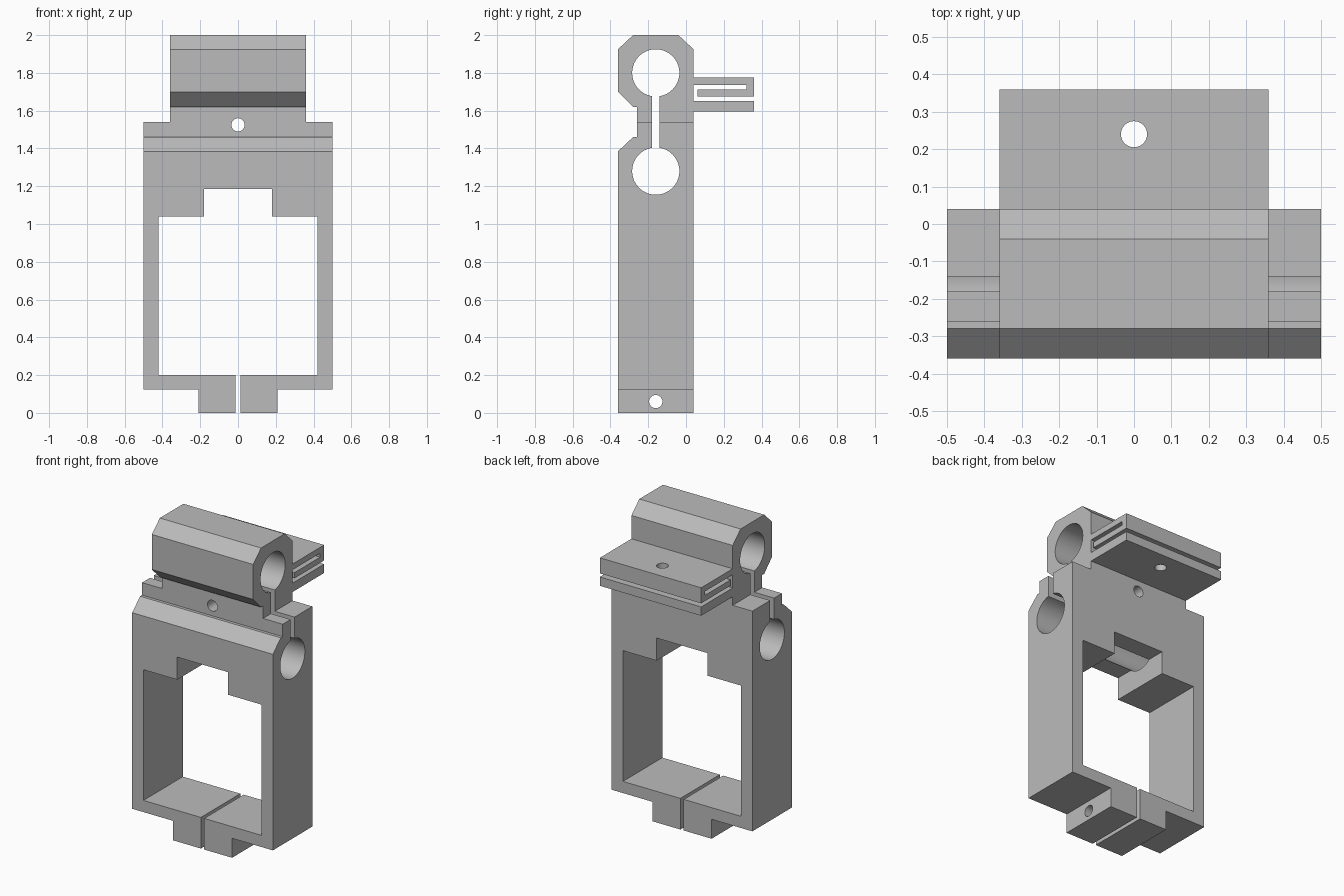
import bpy
import bmesh
import math
from mathutils import Matrix, Vector

cube = bpy.data.objects.get("Cube")
if cube:
    bpy.data.objects.remove(cube, do_unlink=True)

grey = bpy.data.materials.new("plain grey")
grey.use_nodes = True
colour = (0.5, 0.5, 0.5, 1)
grey.diffuse_color = colour
grey.node_tree.nodes["Principled BSDF"].inputs["Base Color"].default_value = colour


def add_object(name, bm):
    bmesh.ops.recalc_face_normals(bm, faces=bm.faces)
    mesh = bpy.data.meshes.new(name)
    bm.to_mesh(mesh)
    bm.free()
    mesh.materials.append(grey)
    obj = bpy.data.objects.new(name, mesh)
    bpy.context.collection.objects.link(obj)
    return obj


def extrude(name, points, push):
    """Extrude a closed outline of 3D points along a vector."""
    bm = bmesh.new()
    face = bm.faces.new([bm.verts.new(p) for p in points])
    new = bmesh.ops.extrude_face_region(bm, geom=[face])["geom"]
    verts = [v for v in new if isinstance(v, bmesh.types.BMVert)]
    bmesh.ops.translate(bm, verts=verts, vec=push)
    return add_object(name, bm)


def box(name, low, high):
    bm = bmesh.new()
    low, high = Vector(low), Vector(high)
    matrix = Matrix.Translation((low + high) / 2) @ Matrix.Diagonal((high - low).to_4d())
    bmesh.ops.create_cube(bm, size=1, matrix=matrix)
    return add_object(name, bm)


def rod(name, centre, axis, radius, length, sides):
    bm = bmesh.new()
    turn = Vector((0, 0, 1)).rotation_difference(Vector(axis)).to_matrix().to_4x4()
    bmesh.ops.create_cone(bm, cap_ends=True, segments=sides, radius1=radius, radius2=radius,
                          depth=length, matrix=Matrix.Translation(centre) @ turn)
    return add_object(name, bm)


def combine(target, tool, operation):
    """Apply an exact boolean and remove the tool."""
    mod = target.modifiers.new(tool.name, "BOOLEAN")
    mod.operation, mod.object, mod.solver = operation, tool, "EXACT"
    bpy.context.view_layer.objects.active = target
    bpy.ops.object.modifier_apply(modifier=mod.name)
    bpy.data.objects.remove(tool, do_unlink=True)


# Side outline: chamfered clamp head, waist, tall body and folded rear flange
FRONT, BACK, MID = -0.36, 0.04, -0.16
side = [(FRONT, -0.1), (FRONT, 1.385), (-0.28, 1.46), (-0.26, 1.46), (-0.26, 1.62),
        (-0.28, 1.62), (FRONT, 1.7), (FRONT, 1.925), (-0.28, 2), (-0.04, 2), (BACK, 1.925)]
flange = [(BACK, 1.775), (0.36, 1.775), (0.36, 1.675), (0.06, 1.675), (0.06, 1.712),
          (0.32, 1.712), (0.32, 1.737), (BACK, 1.737), (BACK, 1.652), (0.36, 1.652),
          (0.36, 1.595), (BACK, 1.595), (BACK, -0.1)]
body = extrude("clamp_bracket", [(-0.7, y, z) for y, z in side + flange], (1.4, 0, 0))

# Front outline: split feet, shoulders, narrow head and stepped window
outer = [(0.012, 0), (0.21, 0), (0.21, 0.125), (0.5, 0.125), (0.5, 1.54), (0.36, 1.54), (0.36, 2.1)]
inner = [(0.18, 1.185), (0.18, 1.04), (0.42, 1.04), (0.42, 0.2), (0.012, 0.2)]
mirror = lambda pts: [(-x, z) for x, z in reversed(pts)]
outline = outer + mirror(outer) + mirror(inner) + inner
combine(body, extrude("front_outline", [(x, -0.6, z) for x, z in outline], (0, 1.2, 0)), "INTERSECT")

# Two bar bores joined by a clamping slot
for name, z in (("upper_bore", 1.8), ("lower_bore", 1.28)):
    combine(body, rod(name, (0, MID, z), (1, 0, 0), 0.125, 1.4, 64), "DIFFERENCE")
combine(body, box("clamp_slot", (-0.7, MID - 0.02, 1.3), (0.7, MID + 0.02, 1.75)), "DIFFERENCE")

# Bolt holes through the waist, the feet and the flange
holes = {"waist_hole": ((0, MID, 1.525), (0, 1, 0)),
         "foot_hole": ((0, MID, 0.06), (1, 0, 0)),
         "flange_hole": ((0, 0.24, 1.685), (0, 0, 1))}
for name, (centre, axis) in holes.items():
    combine(body, rod(name, centre, axis, 0.035, 0.7, 32), "DIFFERENCE")

# Smooth bores with crisp edges
body.select_set(True)
bpy.context.view_layer.objects.active = body
bpy.ops.object.shade_smooth_by_angle(angle=math.radians(30))
